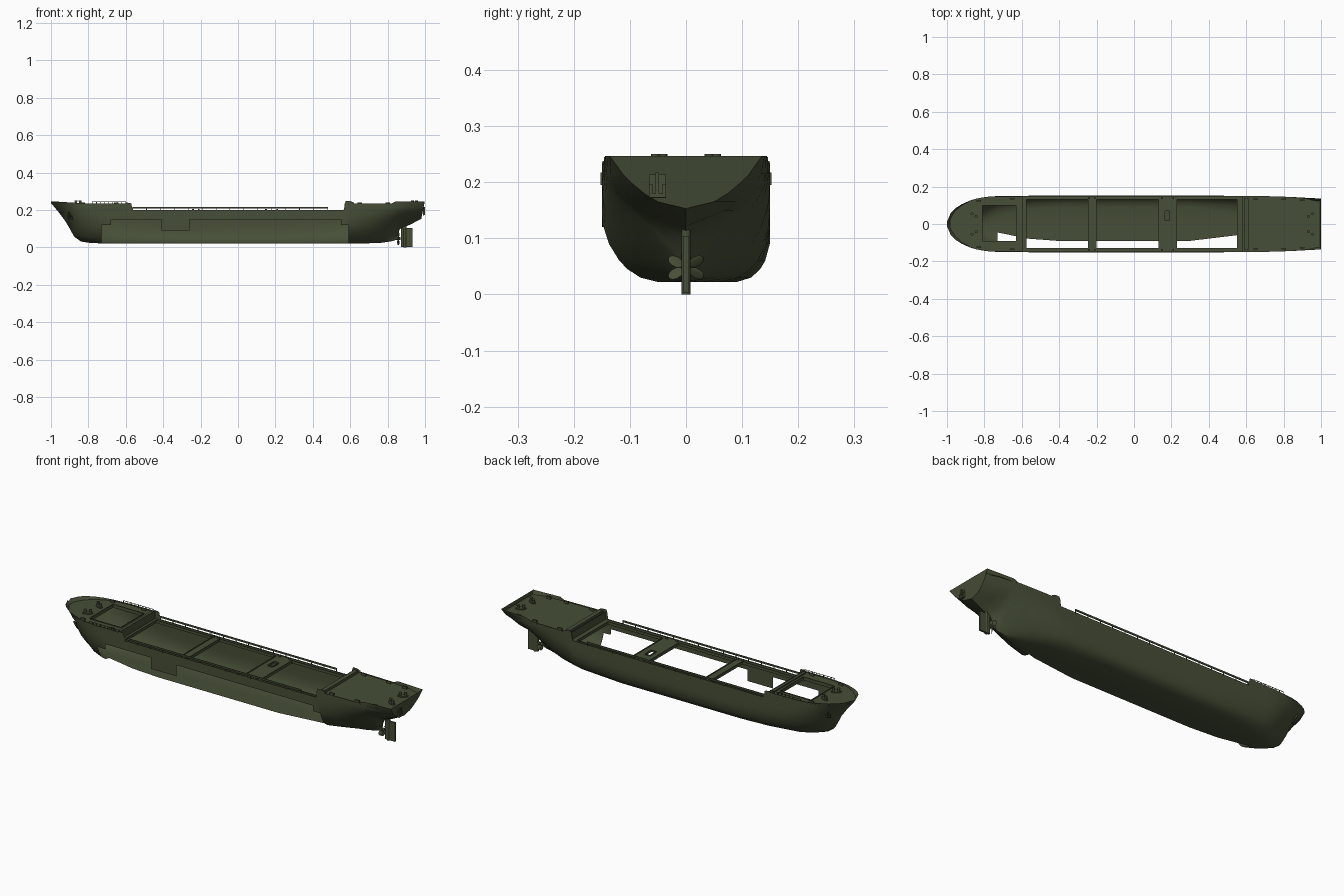
import bpy, bmesh, math
from mathutils import Matrix, Vector

if "Cube" in bpy.data.objects:
    bpy.data.objects.remove(bpy.data.objects["Cube"])

green = bpy.data.materials.new("dark olive green")
green.diffuse_color = (0.062, 0.077, 0.038, 1)
green.use_nodes = True
green.node_tree.nodes["Principled BSDF"].inputs["Base Color"].default_value = green.diffuse_color

# Hull key sections: x, keel z, flat bottom half width, bilge height, curve p, curve q
KEYS = [
    (-1, .238, 0, .009, 1, 1.5), (-.955, .184, 0, .06, 1, 1.6), (-.92, .136, 0, .11, 1.2, 1.6),
    (-.875, .057, 0, .185, 1.5, 1.6), (-.84, .032, 0, .2, 1.6, 1.6), (-.79, .024, .02, .17, 1.8, 1.8),
    (-.73, .022, .045, .15, 2, 2), (-.57, .022, .078, .1, 2, 2), (-.41, .022, .09, .08, 2, 2),
    (.3, .022, .09, .08, 2, 2), (.55, .022, .06, .11, 2, 2), (.68, .022, .025, .17, 2, 1.5),
    (.76, .024, .01, .2, 2, 1), (.82, .033, .005, .19, 2, .6), (.845, .04, .004, .185, 2, .45),
    (.865, .098, 0, .13, 2, .9), (.92, .122, 0, .11, 1.5, 1.5), (.98, .153, 0, .09, 1, 2)]
STATIONS = sorted([k[0] for k in KEYS] + [-.98, -.68, -.26, .45, .57, .59])
LEVELS = [.03, .045, .06, .09, .12, .15, .165, .18, .2, .215, .3]


def params(x):
    x = min(max(x, -1), .98)
    for a, b in zip(KEYS, KEYS[1:]):
        if x <= b[0]:
            t = (x - a[0]) / (b[0] - a[0])
            return [u + (v - u) * t for u, v in zip(a, b)]


def beam(x):  # half width at deck level
    if x < -.68:
        return max(.012, .15 * math.sqrt(1 - (1 - (x + 1) / .32) ** 2.5))
    return .15 - .014 * (max(x - .6, 0) / .38) ** 2


def top(x):  # sheer line
    return .247 if x > .83 else .235 + .06 * max(0, -.8 - x)


def half(x, z):
    x, zk, flat, h, p, q = params(x)
    s = min(max((z - zk) / h, 0), 1)
    return flat + (beam(x) - flat) * (1 - (1 - s) ** p) ** (1 / q)


def finish(bm, name, smooth=None):
    me = bpy.data.meshes.new(name)
    bm.to_mesh(me)
    bm.free()
    me.materials.append(green)
    ob = bpy.data.objects.new(name, me)
    bpy.context.collection.objects.link(ob)
    if smooth:
        bpy.ops.object.select_all(action='DESELECT')
        ob.select_set(True)
        bpy.context.view_layer.objects.active = ob
        bpy.ops.object.shade_smooth_by_angle(angle=math.radians(smooth))
    return ob


class Mesher:
    """Adds faces by coordinates, sharing equal corners."""
    def __init__(self):
        self.bm, self.cache = bmesh.new(), {}

    def face(self, pts):
        vs = []
        for p in pts:
            k = tuple(round(c, 5) for c in p)
            if k not in self.cache:
                self.cache[k] = self.bm.verts.new(k)
            if self.cache[k] not in vs:
                vs.append(self.cache[k])
        if len(vs) > 2 and not self.bm.faces.get(vs):
            self.bm.faces.new(vs)


# Hull shell, with the cutaway on the front side
def section(x, sign):
    _, zk, flat = params(x)[:3]
    rows = [(x, 0, zk), (x, sign * flat, zk)]
    for lv in LEVELS:
        z = min(max(lv, zk), top(x))
        rows.append((x + (.2 * (z - .153) if x == .98 else 0), sign * half(x, z), z))
    return rows


def cut_height(x):
    if not -.73 < x < .59:
        return 0
    if x < -.68 or x > .55:
        return .12
    return .09 if -.41 < x < -.26 else .15


m = Mesher()
for a, b in zip(STATIONS, STATIONS[1:]):
    mid = (a + b) / 2
    for sign in (-1, 1):
        A, B = section(a, sign), section(b, sign)
        for k in range(len(A) - 1):
            if k >= 1 and sign < 0 and LEVELS[k - 1] <= cut_height(mid):
                continue
            if -.57 < mid < .57 and LEVELS[max(k - 1, 0)] > .2:
                continue
            quad = [A[k], B[k], B[k + 1], A[k + 1]]
            m.face(quad if sign < 0 else quad[::-1])
m.face(section(.98, -1)[::-1] + section(.98, 1))  # transom
finish(m.bm, "hull_shell", 35)


# Decks with rectangular openings (x0, x1, y0, y1)
def deck(name, x0, x1, z, holes):
    m = Mesher()
    xs = sorted({x0, x1} | {s for s in STATIONS if x0 < s < x1} | {h[i] for h in holes for i in (0, 1)})
    ys = sorted({h[i] for h in holes for i in (2, 3)})
    for xa, xb in zip(xs, xs[1:]):
        wa, wb = half(xa, z), half(xb, z)
        inner = [y for y in ys if abs(y) < min(wa, wb)]
        ra, rb = [-wa] + inner + [wa], [-wb] + inner + [wb]
        for i in range(len(ra) - 1):
            cx, cy = (xa + xb) / 2, (ra[i] + ra[i + 1]) / 2
            if not any(h[0] < cx < h[1] and h[2] < cy < h[3] for h in holes):
                m.face([(xa, ra[i], z), (xb, rb[i], z), (xb, rb[i + 1], z), (xa, ra[i + 1], z)])
    finish(m.bm, name)


def boxes(name, items):
    bm = bmesh.new()
    for x0, x1, y0, y1, z0, z1 in items:
        mat = Matrix.Translation(((x0 + x1) / 2, (y0 + y1) / 2, (z0 + z1) / 2))
        bmesh.ops.create_cube(bm, size=1, matrix=mat @ Matrix.Diagonal((x1 - x0, y1 - y0, z1 - z0, 1)))
    return finish(bm, name)


holds = [(x0, x1, -.127, .13) for x0, x1 in ((-.575, -.245), (-.2, .13), (.23, .55))]
small = (.165, .19, .02, .07)
fore = (-.81, -.63, -.092, .1)
deck("main_deck", -.595, .585, .195, holds + [small])
deck("forecastle_deck", -.985, -.595, .229, [fore])
deck("poop_deck", .58, .994, .229, [])


# Coamings around each opening
def coaming(name, hole, z0, z1, t=.004):
    a, b, c, d = hole
    boxes(name, [(a, b, c - t, c, z0, z1), (a, b, d, d + t, z0, z1),
                 (a - t, a, c, d, z0, z1), (b, b + t, c, d, z0, z1)])


for i, h in enumerate(holds):
    coaming("hold_coaming_%d" % (i + 1), h, .184, .199)
coaming("access_hatch_coaming", small, .19, .2)
coaming("forecastle_hatch_coaming", fore, .215, .233)

# Bulkheads and breakwaters at the deck breaks
boxes("deck_break_bulkheads", [(-.599, -.595, -.149, .149, .195, .238), (.58, .584, -.149, .149, .195, .235)])
boxes("breakwaters", [(-.612, -.599, -.14, .14, .229, .236), (.59, .612, -.14, .14, .229, .243)])
g = Mesher()
for y in (-.15, .15):
    g.face([(.565, y, .2), (.62, y, .2), (.62, y, .24), (.6, y, .248), (.575, y, .248)])
    g.face([(-.56, y, .2), (-.6, y, .2), (-.6, y, .24), (-.575, y, .238)])
finish(g.bm, "bulwark_ends")


# Rails on short posts along both sides
def rail(name, x0, x1, y, z0, z1, thick, count, w):
    items = []
    for c in (-y, y):
        items.append((x0, x1, c - w, c + w, z1 - thick, z1))
        for i in range(count):
            x = x0 + (x1 - x0 - .004) * i / (count - 1)
            items.append((x, x + .003, c - w, c + w, z0, z1 - thick))
    boxes(name, items)


rail("side_rails", -.565, .48, .15, .195, .217, .009, 15, .002)
rail("forecastle_rails", -.78, -.6, .145, .229, .245, .002, 9, .001)


def cyl(bm, loc, r, depth, axis='Z', sy=1, turn=0):
    rot = Matrix.Rotation(math.pi / 2, 4, 'Y') if axis == 'X' else Matrix.Rotation(turn, 4, 'Z')
    bmesh.ops.create_cone(bm, cap_ends=True, segments=20, radius1=r, radius2=r, depth=depth,
                          matrix=Matrix.Translation(loc) @ rot @ Matrix.Diagonal((1, sy, 1, 1)))


# Mooring bollards: oval base and two capped posts
for name, x, ang in (("bow", -.855, .55), ("stern", .943, -.55)):
    bm = bmesh.new()
    for s in (-1, 1):
        loc, t = Vector((x, s * .048, 0)), -s * ang
        cyl(bm, loc + Vector((0, 0, .232)), .026, .006, sy=.5, turn=t)
        for e in (-.013, .013):
            off = loc + Vector((e * math.cos(t), e * math.sin(t), .24))
            cyl(bm, off, .006, .016)
            cyl(bm, off + Vector((0, 0, .008)), .008, .004)
    finish(bm, name + "_bollards", 35)

# Side bitts near the rails
bits = []
for s in (-1, 1):
    for x in (-.83, -.65, .65, .8, .9):
        y = s * (beam(x) - .014)
        bits.append((x - .012, x + .012, y - .004, y + .004, .229, .241))
    for x in (-.24, -.21, .15, .21):
        bits.append((x - .005, x + .005, s * .138 - .004, s * .138 + .004, .195, .205))
boxes("deck_fittings", bits)

# Rudder, stock and propeller
boxes("rudder", [(.872, .932, -.005, .005, .003, .104)])
bm = bmesh.new()
cyl(bm, (.892, 0, .065), .008, .13)
finish(bm, "rudder_stock", 35)
bm = bmesh.new()
cyl(bm, (.853, 0, .048), .008, .03, 'X')
finish(bm, "propeller_hub", 35)
bm = bmesh.new()
for i in range(6):
    mat = (Matrix.Translation((.857, 0, .048)) @ Matrix.Rotation(i * math.pi / 3, 4, 'X')
           @ Matrix.Translation((0, 0, .021)) @ Matrix.Rotation(.6, 4, 'Z') @ Matrix.Diagonal((.0015, .011, .015, 1)))
    bmesh.ops.create_uvsphere(bm, u_segments=12, v_segments=8, radius=1, matrix=mat)
finish(bm, "propeller_blades", 60)


# Anchors: shank, crown and two flukes
def anchor(name, loc, yaw, tilt):
    ob = boxes(name, [(-.003, .003, -.004, .004, -.02, .022), (-.014, .014, -.004, .004, -.022, -.015),
                      (-.015, -.009, -.004, .004, -.022, .002), (.009, .015, -.004, .004, -.022, .002)])
    ob.matrix_world = Matrix.Translation(loc) @ Matrix.Rotation(yaw, 4, 'Z') @ Matrix.Rotation(tilt, 4, 'X')


for s, n in ((-1, "front"), (1, "back")):
    anchor("bow_anchor_" + n, (-.9, s * (half(-.9, .17) + .001), .17), s * .6, -s * .5)
boxes("stern_anchor_plate", [(.989, .995, -.066, -.036, .172, .214)])
anchor("stern_anchor", (.996, -.051, .195), math.pi / 2, 0)
